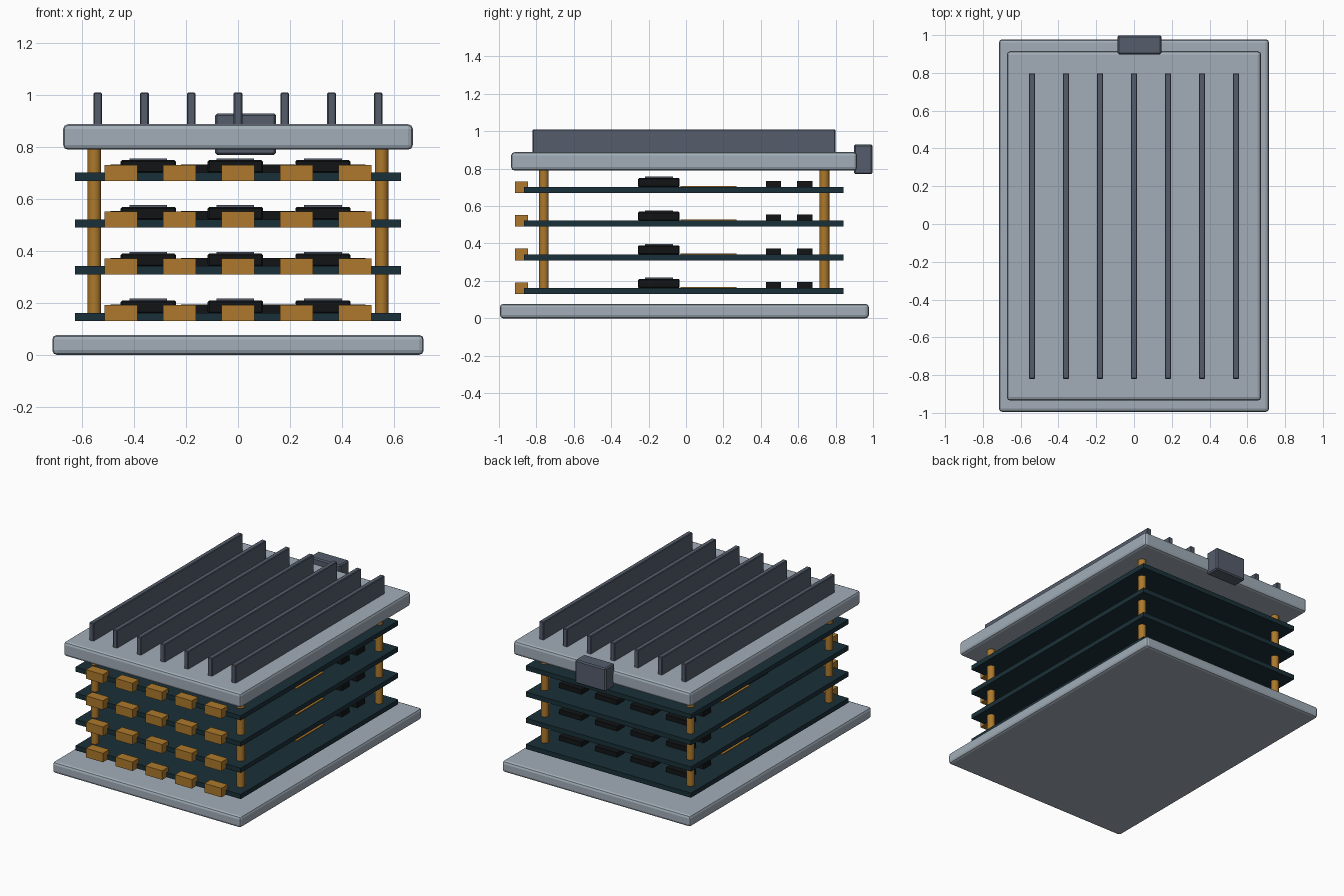
import bpy

if "Cube" in bpy.data.objects:
    bpy.data.objects.remove(bpy.data.objects["Cube"])


def mat(name, rgb):
    m = bpy.data.materials.new(name)
    m.diffuse_color = (*rgb, 1)
    m.use_nodes = True
    m.node_tree.nodes["Principled BSDF"].inputs["Base Color"].default_value = m.diffuse_color
    return m


ALLOY = mat("alloy", (0.36, 0.42, 0.48))
STEEL = mat("dark_steel", (0.09, 0.11, 0.15))
BOARD = mat("board_green", (0.01, 0.03, 0.04))
GOLD = mat("gold", (0.42, 0.19, 0.025))
BLACK = mat("chip_black", (0.006, 0.007, 0.008))


def box(name, x, y, z, material, bevel=0.0, segments=1):
    """Box from (min, max) pairs, with an optional bevel."""
    bpy.ops.mesh.primitive_cube_add(
        size=1, location=[(a + b) / 2 for a, b in (x, y, z)])
    ob = bpy.context.object
    ob.name = name
    ob.scale = [b - a for a, b in (x, y, z)]
    bpy.ops.object.transform_apply(location=False, rotation=False, scale=True)
    ob.data.materials.append(material)
    if bevel:
        mod = ob.modifiers.new("bevel", 'BEVEL')
        mod.width = bevel
        mod.segments = segments
    return ob


def span(centre, width):
    return (centre - width / 2, centre + width / 2)


# Base and top plates
box("base_plate", (-0.715, 0.715), (-0.995, 0.978), (0, 0.077), ALLOY, 0.018, 2)
box("top_plate", (-0.673, 0.673), (-0.935, 0.915), (0.79, 0.888), ALLOY, 0.018, 2)

# Cooling fins
for i in range(7):
    box(f"cooling_fin_{i + 1}", span(-0.54 + 0.18 * i, 0.033), (-0.82, 0.798),
        (0.88, 1.01), STEEL, 0.004)

# Rear latch block
box("rear_latch", (-0.088, 0.146), (0.898, 0.998), (0.77, 0.93), STEEL, 0.008)

# Corner posts
for x in (-0.553, 0.553):
    for y in (-0.76, 0.74):
        bpy.ops.mesh.primitive_cylinder_add(
            vertices=16, radius=0.026, depth=0.665, location=(x, y, 0.4675))
        post = bpy.context.object
        post.name = "corner_post"
        post.data.materials.append(GOLD)
        bpy.ops.object.shade_smooth_by_angle()

# Circuit boards with their parts
for level in range(4):
    z = 0.13 + 0.18 * level
    top = z + 0.032
    box(f"circuit_board_{level + 1}", (-0.627, 0.627), (-0.866, 0.842), (z, top), BOARD)
    # Edge connectors and copper traces
    for i in range(5):
        x = -0.45 + 0.225 * i
        box("edge_connector", span(x, 0.128), (-0.914, -0.845), (z, z + 0.062), GOLD)
        box("copper_trace", span(x, 0.03), (-0.03, 0.27), (top - 0.004, top + 0.005), GOLD)
    # Processors with lids
    for x in (-0.345, -0.01, 0.327):
        box("processor", span(x, 0.213), (-0.257, -0.034), (top - 0.002, top + 0.048),
            BLACK, 0.006)
        box("processor_lid", span(x, 0.145), (-0.22, -0.07), (top + 0.04, top + 0.055), STEEL)
    # Memory chips
    for i in range(4):
        for y in (0.468, 0.634):
            box("memory_chip", span(-0.405 + 0.27 * i, 0.17), span(y, 0.082),
                (top - 0.002, top + 0.032), BLACK)
